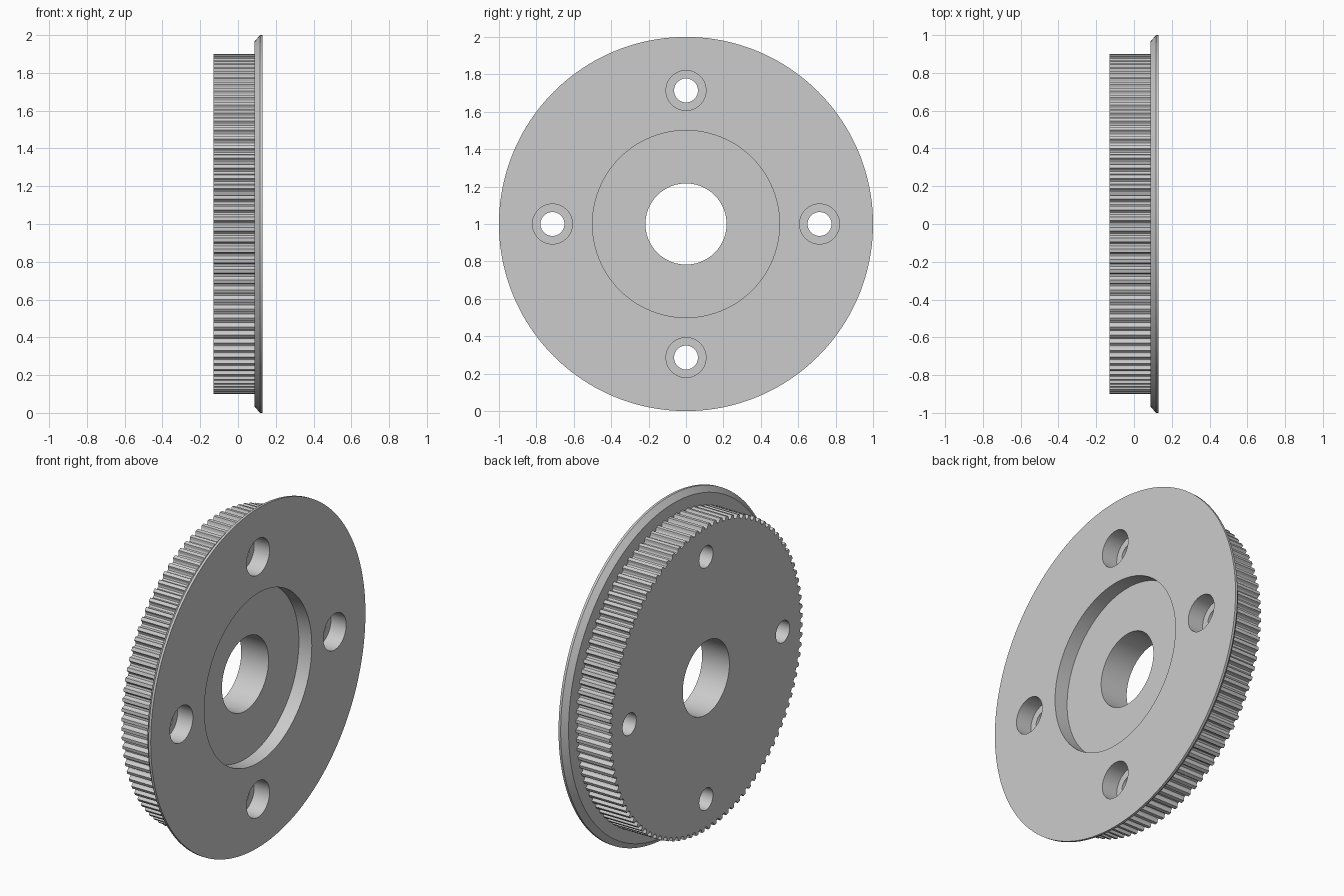
import bpy, bmesh
from math import sin, cos, pi, radians

if "Cube" in bpy.data.objects:
    bpy.data.objects.remove(bpy.data.objects["Cube"])

TEETH = 100
X0, X1 = -0.131, 0.131


def loft(name, rings):
    """Closed solid from matching rings of points, capped at both ends."""
    bm = bmesh.new()
    loops = [[bm.verts.new(p) for p in ring] for ring in rings]
    n = len(loops[0])
    for a, b in zip(loops, loops[1:]):
        for i in range(n):
            j = (i + 1) % n
            bm.faces.new((a[i], a[j], b[j], b[i]))
    bm.faces.new(loops[0])
    bm.faces.new(loops[-1])
    bmesh.ops.recalc_face_normals(bm, faces=bm.faces)
    me = bpy.data.meshes.new(name)
    bm.to_mesh(me)
    bm.free()
    ob = bpy.data.objects.new(name, me)
    bpy.context.collection.objects.link(ob)
    return ob


def lathe(name, profile, n, y=0.0, z=1.0):
    """Revolve (x, radius) points around an axis parallel to x."""
    return loft(name, [[(x, y + r * cos(2 * pi * i / n), z + r * sin(2 * pi * i / n))
                        for i in range(n)] for x, r in profile])


def boolean(target, tool, operation):
    bpy.context.view_layer.objects.active = target
    mod = target.modifiers.new(operation.lower(), 'BOOLEAN')
    mod.operation, mod.solver, mod.object = operation, 'EXACT', tool
    bpy.ops.object.modifier_apply(modifier=mod.name)
    bpy.data.objects.remove(tool)


# Toothed drum: round-bottomed grooves, (fraction of pitch, radius)
tooth = [(-0.33, 0.900), (-0.29, 0.896), (-0.27, 0.889), (-0.21, 0.882), (-0.11, 0.878),
         (0.11, 0.878), (0.21, 0.882), (0.27, 0.889), (0.29, 0.896), (0.33, 0.900)]
outline = [((k + f) * 2 * pi / TEETH, r) for k in range(TEETH) for f, r in tooth]
pulley = loft("toothed_pulley", [[(x, r * cos(a), 1 + r * sin(a)) for a, r in outline]
                                 for x in (X0, 0.105)])

# Chamfered flange
flange = lathe("flange", [(0.088, 0.968), (0.117, 1.0), (X1, 1.0)], 160)
boolean(pulley, flange, 'UNION')

# Bearing recess with centre bore
bore = lathe("bore_cutter", [(-0.3, 0.217), (0.047, 0.217), (0.047, 0.5), (0.3, 0.5)], 96)
boolean(pulley, bore, 'DIFFERENCE')

# Four counterbored screw holes
for k in range(4):
    a = k * pi / 2
    hole = lathe("screw_cutter", [(-0.3, 0.064), (0.031, 0.064), (0.031, 0.107), (0.3, 0.107)],
                 40, 0.714 * cos(a), 1 + 0.714 * sin(a))
    boolean(pulley, hole, 'DIFFERENCE')

bpy.ops.object.select_all(action='DESELECT')
pulley.select_set(True)
bpy.context.view_layer.objects.active = pulley
bpy.ops.object.shade_smooth_by_angle(angle=radians(30))
